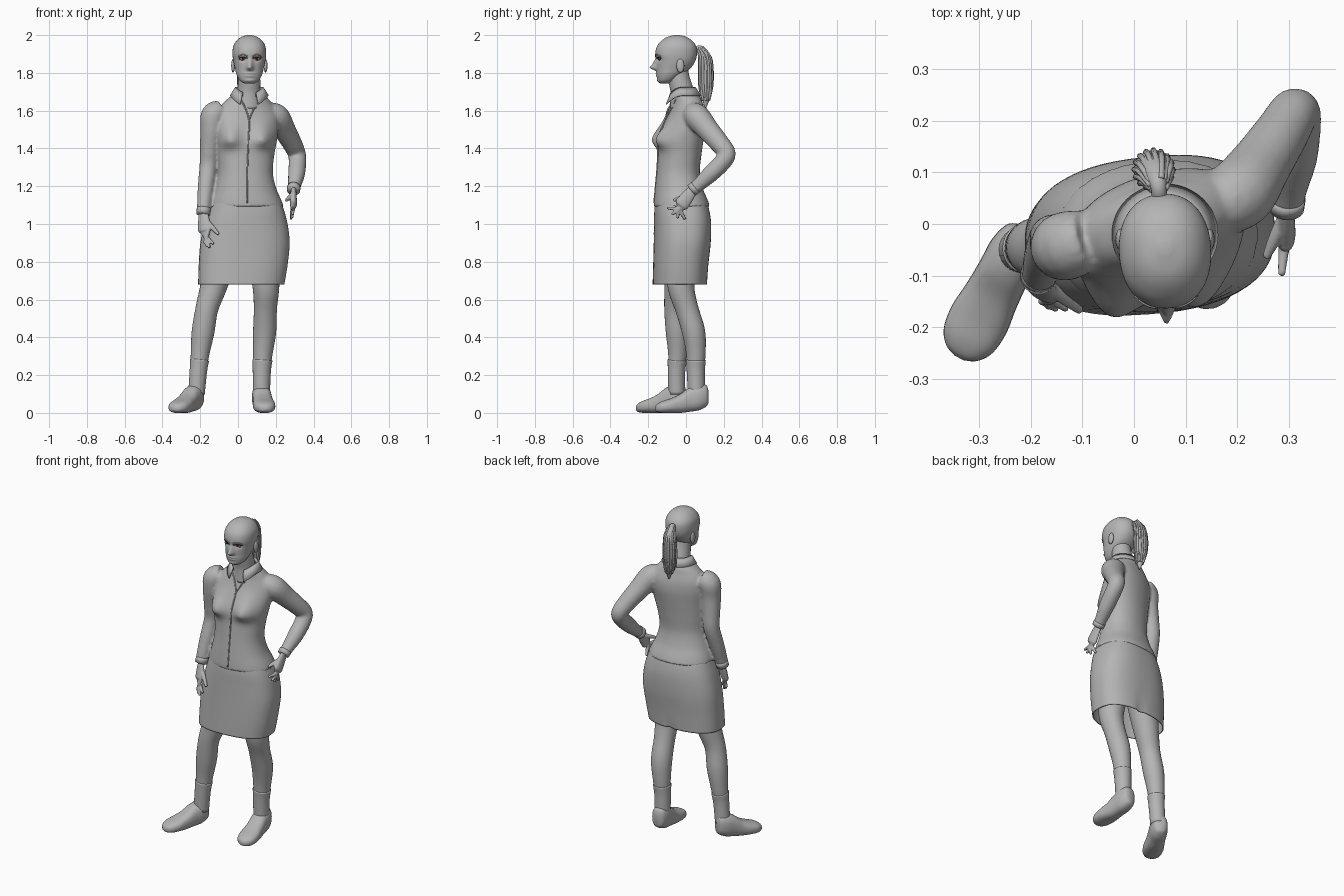
import bpy, bmesh, math, random
from mathutils import Vector
from mathutils.bvhtree import BVHTree

if "Cube" in bpy.data.objects:
    bpy.data.objects.remove(bpy.data.objects["Cube"])

random.seed(4)


def material(name, rgb):
    m = bpy.data.materials.new(name)
    m.diffuse_color = (*rgb, 1)
    m.use_nodes = True
    m.node_tree.nodes["Principled BSDF"].inputs["Base Color"].default_value = m.diffuse_color
    return m


GREY = material("plain grey", (0.46, 0.46, 0.46))
DARK = material("dark brown", (0.05, 0.02, 0.01))
ORANGE = material("burnt orange", (0.45, 0.14, 0.03))


def spline(rows, n=5):
    """Catmull-Rom through tuples of numbers."""
    out = []
    for i in range(len(rows) - 1):
        a, b, c, d = (rows[max(0, min(len(rows) - 1, i + k))] for k in (-1, 0, 1, 2))
        for j in range(n):
            t = j / n
            out.append([0.5 * (2 * q + (r - p) * t + (2 * p - 5 * q + 4 * r - s) * t * t
                               + (3 * q - p - 3 * r + s) * t ** 3) for p, q, r, s in zip(a, b, c, d)])
    return out + [list(rows[-1])]


def skin(name, rings, mat=GREY, caps=True, loop=True):
    """Bridge rings of equal length into a smooth surface."""
    bm = bmesh.new()
    vs = [[bm.verts.new(p) for p in r] for r in rings]
    n = len(vs[0])
    for a, b in zip(vs, vs[1:]):
        for i in range(n if loop else n - 1):
            j = (i + 1) % n
            bm.faces.new((a[i], a[j], b[j], b[i]))
    if caps:
        bm.faces.new(vs[0])
        bm.faces.new(vs[-1])
    bmesh.ops.recalc_face_normals(bm, faces=bm.faces)
    for f in bm.faces:
        f.smooth = True
    me = bpy.data.meshes.new(name)
    bm.to_mesh(me)
    bm.free()
    me.materials.append(mat)
    ob = bpy.data.objects.new(name, me)
    bpy.context.collection.objects.link(ob)
    return ob


def oval(n, e=2.0):
    """Unit superellipse points."""
    for i in range(n):
        a = 2 * math.pi * i / n
        c, s = math.cos(a), math.sin(a)
        yield math.copysign(abs(c) ** (2 / e), c), math.copysign(abs(s) ** (2 / e), s)


def stack(name, rows, e=2.2, n=64, caps=True, bump=None):
    """Horizontal ovals: z, cx, cy, rx, ry, turn in degrees."""
    rings = []
    for z, cx, cy, rx, ry, deg in spline(rows, 7):
        c, s = math.cos(math.radians(deg)), math.sin(math.radians(deg))
        ring = [Vector((cx + u * rx * c - v * ry * s, cy + u * rx * s + v * ry * c, z)) for u, v in oval(n, e)]
        for p, (u, v) in zip(ring, oval(n, e)):
            if bump:
                p.y += bump(p.x, p.z, v)
        rings.append(ring)
    return skin(name, rings, caps=caps)


def tube(name, rows, flat=1.0, side=(1, 0, 0), n=18, mat=GREY, step=5):
    """Rounded limb through x, y, z, radius."""
    pts = spline(rows, step)
    ps = [Vector(p[:3]) for p in pts]
    rings, t0, u = [], None, Vector(side)
    for i, p in enumerate(ps):
        t = (ps[min(i + 1, len(ps) - 1)] - ps[max(i - 1, 0)]).normalized()
        if t0:
            u = t0.rotation_difference(t) @ u
        u = (u - t * u.dot(t)).normalized()
        v, r, t0 = t.cross(u), max(pts[i][3], 0.001), t
        rings.append([p + u * (r * a) + v * (r * flat * b) for a, b in oval(n)])
    return skin(name, rings, mat)


def ball(name, loc, r, mat=GREY):
    rows = [(loc[0], loc[1], loc[2] + r[2] * math.cos(k * math.pi / 12), math.sin(k * math.pi / 12))
            for k in range(13)]
    return skin(name, [[(x + r[0] * w * a, y + r[1] * w * b, z) for a, b in oval(20)]
                       for x, y, z, w in [(*q[:3], max(q[3], 0.02)) for q in rows]], mat)


def fuse(name, obs, voxel, smooth):
    """Join overlapping parts into one soft skin."""
    bpy.ops.object.select_all(action='DESELECT')
    for o in obs:
        o.select_set(True)
    bpy.context.view_layer.objects.active = obs[0]
    bpy.ops.object.join()
    o = obs[0]
    o.name = name
    m = o.modifiers.new("fuse", 'REMESH')
    m.mode, m.voxel_size, m.use_smooth_shade = 'VOXEL', voxel, True
    m = o.modifiers.new("soften", 'SMOOTH')
    m.factor, m.iterations = 0.5, smooth
    return o


def tree(ob):
    return BVHTree.FromPolygons([v.co for v in ob.data.vertices], [p.vertices for p in ob.data.polygons])


def front(bvh, x, z):
    return bvh.ray_cast(Vector((x, -1, z)), Vector((0, 1, 0)))[0]


def g(d, w):
    return math.exp(-(d / w) ** 2)


# head with nose, eye sockets, lips and chin
def face(x, z, v):
    if v > -0.1:
        return 0
    d = x - 0.063
    nose = -0.034 * g(d, 0.015) * (g(z - 1.828, 0.014) + 0.5 * g(z - 1.852, 0.02))
    eyes = 0.011 * (g(d - 0.036, 0.022) + g(d + 0.036, 0.022)) * g(z - 1.873, 0.014)
    lips = -0.007 * g(d, 0.026) * (g(z - 1.797, 0.006) + g(z - 1.783, 0.006))
    return nose + eyes + lips - 0.006 * g(d, 0.025) * g(z - 1.758, 0.012)


profile = [(1.743, -.135, -.095, .026), (1.76, -.148, -.06, .05), (1.79, -.153, -.02, .067),
           (1.82, -.155, .02, .075), (1.86, -.157, .048, .084), (1.9, -.163, .058, .089),
           (1.94, -.154, .054, .085), (1.97, -.13, .033, .068), (1.99, -.1, .003, .043), (2.0, -.06, -.035, .012)]
head = stack("head", [(z, .06, (a + b) / 2, w, (b - a) / 2, 3) for z, a, b, w in profile], n=96, bump=face)
tube("neck", [(.055, -.01, 1.62, .075), (.058, -.02, 1.7, .063), (.06, -.035, 1.76, .058), (.06, -.045, 1.82, .055)])

# eyes, lashes, brows and ears
hb = tree(head)
for s in (-1, 1):
    c = front(hb, .063 + s * .037, 1.873)
    ball("eye", c, (.02, .006, .007), ORANGE)
    ball("iris", c + Vector((0, -.004, 0)), (.006, .004, .006), DARK)
    for nm, dz, r, m in (("lash", .008, .003, DARK), ("brow", .024, .003, GREY)):
        arc = [front(hb, .063 + s * (.014 + .046 * k / 4), 1.873 + dz * math.sin(math.pi * (.2 + .15 * k)))
               for k in range(5)]
        tube(nm, [(p.x, p.y - .001, p.z, r) for p in arc], n=8, mat=m, side=(0, 0, 1))
    ball("ear", (.06 + s * .086, -.03, 1.838), (.01, .021, .036))

# ponytail with loose strands
tail = [(.05, .045, 1.915, .016), (.047, .075, 1.93, .016), (.042, .1, 1.88, .032), (.038, .105, 1.8, .038),
        (.038, .105, 1.72, .035), (.043, .105, 1.66, .02), (.046, .103, 1.615, .004)]
tube("ponytail", tail)
for k in range(16):
    a = 2 * math.pi * k / 16
    tube("hair_strand", [(x + r * math.cos(a) * 0.97, y + r * math.sin(a) * 0.97, z + random.uniform(-.01, .01), .006)
                         for x, y, z, r in tail[1:-1]], n=6)


# shirt torso, turned progressively toward the shoulders
def bust(x, z, v):
    w = .042 if z < 1.445 else .075
    return -0.045 * g(z - 1.445, w) * (g(x + .045, .055) + g(x - .135, .055)) if v < 0 else 0


torso = stack("torso", [
    (1.09, .045, -.022, .198, .148, 6), (1.13, .043, -.028, .185, .14, 7), (1.19, .04, -.038, .162, .125, 8),
    (1.27, .04, -.042, .145, .113, 10), (1.36, .042, -.035, .15, .112, 13), (1.45, .047, -.025, .162, .113, 15),
    (1.53, .048, -.008, .172, .105, 17), (1.59, .048, .002, .165, .092, 17), (1.64, .05, .003, .132, .078, 16),
    (1.675, .055, 0, .095, .073, 12), (1.7, .057, -.012, .07, .066, 8)], bump=bust)
tb = tree(torso)
arms = [
    tube("sleeve", [(-.09, -.03, 1.595, .06), (-.13, -.042, 1.575, .067), (-.14, -.045, 1.5, .06),
                    (-.15, -.035, 1.4, .052), (-.157, -.03, 1.31, .047), (-.17, -.06, 1.2, .043),
                    (-.18, -.09, 1.1, .037), (-.184, -.1, 1.055, .034)]),
    tube("sleeve", [(.16, .035, 1.585, .06), (.205, .06, 1.565, .069), (.245, .115, 1.5, .06),
                    (.285, .175, 1.43, .053), (.31, .215, 1.375, .048), (.315, .195, 1.33, .047),
                    (.31, .13, 1.265, .045), (.3, .07, 1.21, .036), (.295, .04, 1.185, .033)])]
fuse("shirt", [torso] + arms, .008, 5)

# collar, neckline folds and cuffs
rings = []
for rad, z, drop in ((.068, 1.7, .03), (.074, 1.725, .035), (.088, 1.705, .05), (.103, 1.68, .06)):
    ring = []
    for k in range(41):
        a = math.radians(-62 + 304 * k / 40)
        f = max(0, -math.sin(a)) ** 2
        ring.append((.06 + rad * math.cos(a), -.02 + rad * math.sin(a) * .95, z - drop * f))
    rings.append(ring)
collar = skin("collar", rings, caps=False, loop=False)
collar.modifiers.new("thick", 'SOLIDIFY').thickness = .005
for line in ([(.015, 1.66), (.04, 1.61), (.058, 1.55), (.057, 1.46), (.05, 1.3), (.048, 1.11)],
             [(.115, 1.66), (.095, 1.63), (.075, 1.59), (.058, 1.55)]):
    hits = [front(tb, x, z) for x, z in line]
    tube("neckline_fold", [(p.x, p.y, p.z, .004) for p in hits], n=8)
tube("cuff", [(-.181, -.092, 1.085, .037), (-.185, -.101, 1.05, .036)], step=2)
tube("cuff", [(.296, .05, 1.195, .036), (.294, .03, 1.178, .035)], step=2)


# hands: flattened palm plus fingers
def hand(wrist, knuckle, tips, thumb, spread, across):
    w, k, ac = Vector(wrist), Vector(knuckle), Vector(across).normalized()
    m = w.lerp(k, .5)
    parts = [tube("palm", [(*w, .027), (*m, .035), (*k, .038), (*(k + (k - w) * .12), .03)], .5, across)]
    for i, t in enumerate(tips):
        b = k + ac * spread * (i - 1.5)
        mid = b.lerp(Vector(t), .5) + (k - w) * .06
        parts.append(tube("finger", [(*b.lerp(m, .3), .011), (*b, .0115), (*mid, .0105), (*t, .007)], n=10))
    b = w.lerp(k, .3)
    parts.append(tube("thumb", [(*b, .015), (*b.lerp(Vector(thumb), .55), .013), (*thumb, .008)], n=10))
    fuse("hand", parts, .004, 2)


hand((-.184, -.1, 1.06), (-.178, -.128, .97),
     [(-.13, -.165, .895), (-.15, -.165, .875), (-.165, -.16, .88), (-.18, -.15, .895)],
     (-.103, -.168, .945), .017, (.75, -.5, 0))
hand((.294, .035, 1.18), (.293, -.022, 1.105),
     [(.285, -.1, 1.085), (.288, -.075, 1.05), (.285, -.045, 1.03), (.28, -.005, 1.025)],
     (.255, -.065, 1.125), .018, (0, -.6, .5))


# skirt with a vent at the back
def vent(x, z, v):
    return -0.02 * g(x - .035, .012) * max(0, min(1, (.88 - z) * 8)) if v > 0 else 0


skirt = stack("skirt", [
    (.68, .017, -.033, .228, .142, 4), (.78, .027, -.028, .235, .144, 4), (.9, .037, -.02, .236, .148, 5),
    (1.0, .042, -.018, .22, .148, 6), (1.07, .044, -.022, .2, .143, 6), (1.13, .043, -.028, .178, .132, 7)],
    e=2.5, caps=False, bump=vent)
skirt.modifiers.new("thick", 'SOLIDIFY').thickness = .006

# legs and socks
legs = [[(-.05, -.02, .95, .09), (-.1, -.035, .78, .082), (-.132, -.045, .66, .07), (-.165, -.055, .55, .06),
         (-.185, -.047, .43, .06), (-.2, -.045, .32, .05), (-.21, -.05, .22, .042), (-.22, -.05, .1, .04)],
        [(.12, -.02, .95, .09), (.14, -.025, .78, .082), (.148, -.025, .66, .07), (.145, .005, .55, .061),
         (.141, .04, .43, .061), (.132, .052, .32, .052), (.126, .052, .22, .044), (.124, .055, .1, .041)]]
for leg in legs:
    tube("leg", leg, n=28)
    a, b, c = (Vector(leg[i]) for i in (5, 6, 7))
    a = a.lerp(b, .4)
    tube("sock", [(*p[:3], p[3] + .004) for p in (a, b, c)], n=24)

# shoes: distance from heel, half width, underside, top
last = [(0, .018, .05, .12), (.012, .038, .032, .148), (.05, .05, .014, .152), (.1, .051, .006, .135),
        (.15, .054, 0, .1), (.2, .059, 0, .077), (.245, .053, 0, .062), (.272, .034, .005, .047), (.283, .01, .014, .032)]
for heel, toe in (((-.207, -.008), (-.343, -.268)), ((.119, .118), (.146, -.162))):
    h = Vector((*heel, 0))
    d = (Vector((*toe, 0)) - h).normalized()
    sd = Vector((-d.y, d.x, 0))
    skin("shoe", [[h + d * s + sd * (w * a) + Vector((0, 0, max(0, (lo + hi) / 2 + (hi - lo) / 2 * b)))
                   for a, b in oval(28, 2.5)] for s, w, lo, hi in spline(last, 5)])
